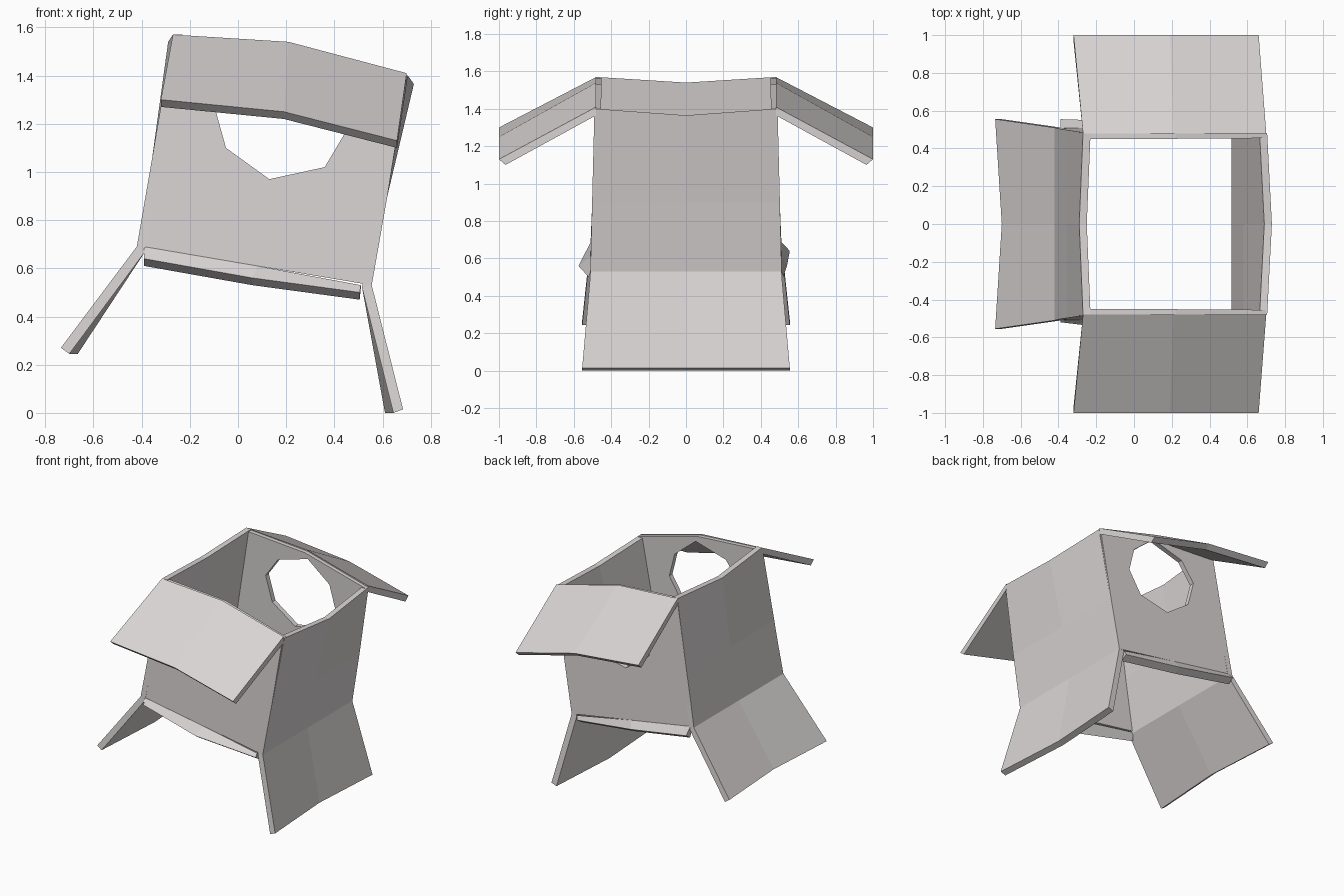
import bpy
import bmesh
from mathutils import Vector

cube = bpy.data.objects.get("Cube")
if cube:
    bpy.data.objects.remove(cube, do_unlink=True)

# One pale warm grey for all the card
card = bpy.data.materials.new("pale_grey_card")
card.use_nodes = True
colour = (0.70, 0.66, 0.66, 1)
card.diffuse_color = colour
card.node_tree.nodes["Principled BSDF"].inputs["Base Color"].default_value = colour


def panel(name, points, faces, offsets):
    """Thick sheet: faces over points, a shifted copy, and a closing rim."""
    bm = bmesh.new()
    outer = [bm.verts.new(p) for p in points]
    inner = [bm.verts.new(Vector(p) + Vector(o)) for p, o in zip(points, offsets)]
    for f in faces:
        bm.faces.new([outer[i] for i in f])
    bm.verts.index_update()
    rim = [(e.verts[0].index, e.verts[1].index) for e in bm.edges if e.is_boundary]
    for f in faces:
        bm.faces.new([inner[i] for i in reversed(f)])
    for a, b in rim:
        bm.faces.new((outer[a], outer[b], inner[b], inner[a]))
    bmesh.ops.recalc_face_normals(bm, faces=bm.faces)
    mesh = bpy.data.meshes.new(name)
    bm.to_mesh(mesh)
    bm.free()
    mesh.materials.append(card)
    obj = bpy.data.objects.new(name, mesh)
    bpy.context.collection.objects.link(obj)
    return obj


def sheet(name, rows, row_offsets):
    """Panel made from rows of equally many points."""
    n = len(rows[0])
    points = [p for row in rows for p in row]
    offsets = [o for o in row_offsets for _ in range(n)]
    faces = [(r * n + c, r * n + c + 1, (r + 1) * n + c + 1, (r + 1) * n + c)
             for r in range(len(rows) - 1) for c in range(n - 1)]
    return panel(name, points, faces, offsets)


def cross_row(x, z, half, mid_x=0, mid_z=0):
    """Row across y whose middle point is pushed out of line."""
    return [(x, -half, z), (x + mid_x, 0, z + mid_z), (x, half, z)]


# Side walls, each folding out at the bottom into a splayed leg flap
sheet("right_wall_and_leg",
      [cross_row(-.27, 1.57, .48, -.02, -.03), cross_row(-.356, 1.06, .495),
       cross_row(-.42, .69, .51), cross_row(-.735, .27, .555, .035)],
      [(.04, 0, 0), (.04, 0, 0), (.035, 0, -.02), (.035, 0, -.025)])
sheet("left_wall_and_leg",
      [cross_row(.705, 1.40, .48, .025, -.035), cross_row(.62, .90, .495),
       cross_row(.555, .53, .51), cross_row(.685, .015, .555, -.035)],
      [(-.04, 0, 0), (-.04, 0, 0), (-.04, 0, -.01), (-.04, 0, -.015)])

# Front and back walls share one outline with an eight-sided hole
outline = [(-.27, 1.565), (.22, 1.53), (.70, 1.40), (.62, .90),
           (.555, .53), (.08, .61), (-.42, .69), (-.356, 1.06)]
hole = [(0, 1.42), (.24, 1.49), (.41, 1.35), (.455, 1.18),
        (.36, 1.02), (.13, .97), (-.05, 1.10), (-.10, 1.28)]
ring = [(i, (i + 1) % 8, 8 + (i + 1) % 8, 8 + i) for i in range(8)]

for side, s in (("front", -1), ("back", 1)):
    points = [(x, s * (.487 + .025 * (1.5 - z)), z) for x, z in outline + hole]
    panel(side + "_wall", points, ring, [(0, -s * .035, 0)] * 16)

    # Top flap sloping outward and down
    hinge = [(-.27, s * .48, 1.57), (.21, s * .48, 1.54), (.70, s * .48, 1.41)]
    edge = [(-.32, s, 1.30), (.19, s, 1.25), (.66, s, 1.13)]
    sheet(side + "_top_flap", [hinge, edge], [(0, 0, -.045), (0, -s * .035, -.03)])

    # Short bent ledge along the bottom edge
    reach = (.52, .575, .52) if s < 0 else (.555, .54, .52)
    crease = [(-.39, s * .508, .69), (.08, s * .51, .61), (.51, s * .512, .53)]
    lip = [(x, s * y, z) for x, y, z in zip((-.39, .06, .505), reach, (.64, .56, .50))]
    sheet(side + "_bottom_ledge", [crease, lip], [(0, -s * .03, -.01), (0, -s * .045, -.03)])
